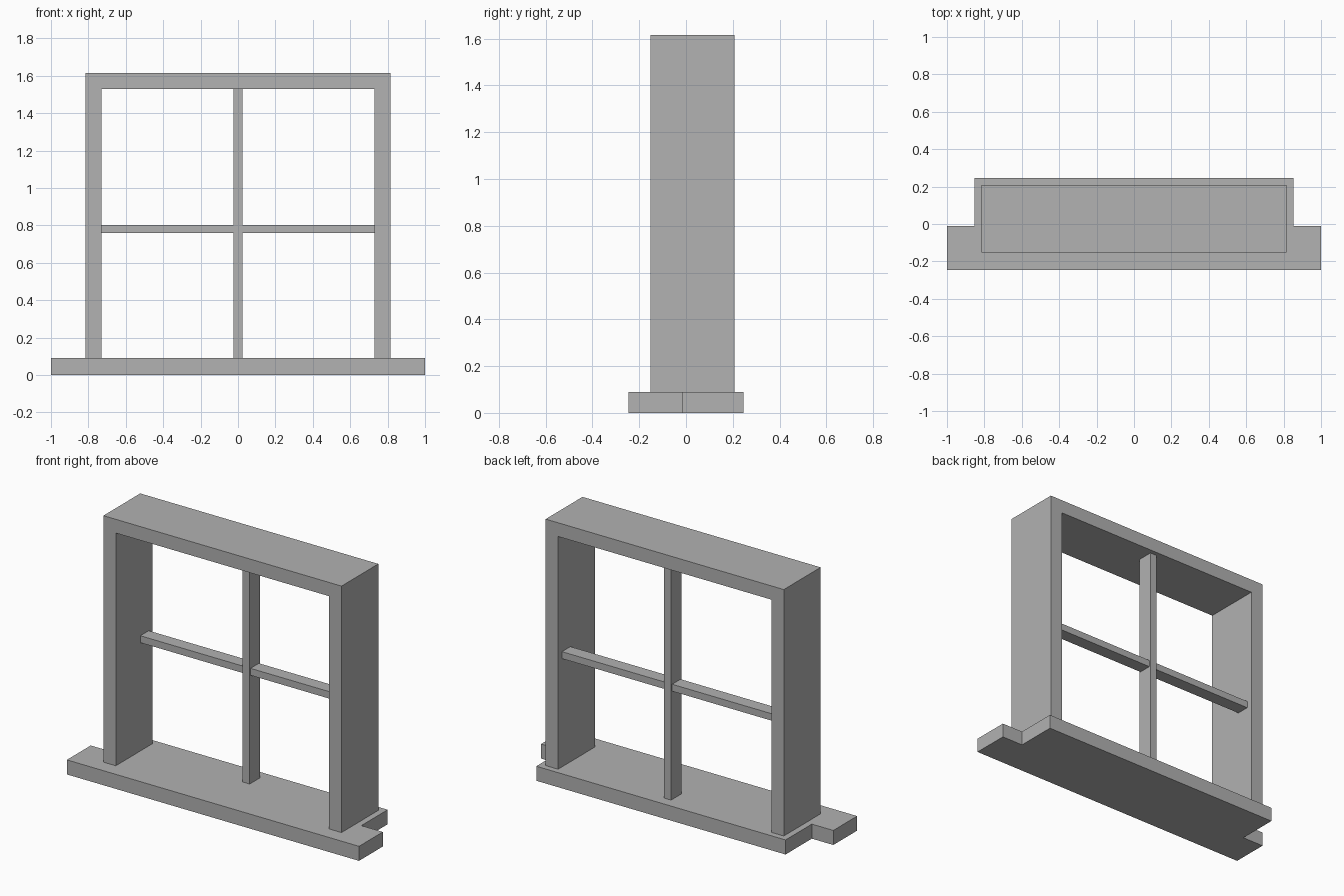
import bpy
import bmesh
from mathutils import Vector

cube = bpy.data.objects.get("Cube")
if cube:
    bpy.data.objects.remove(cube, do_unlink=True)

grey = bpy.data.materials.new("plain_grey")
colour = (0.445, 0.445, 0.445, 1)
grey.diffuse_color = colour
grey.use_nodes = True
grey.node_tree.nodes["Principled BSDF"].inputs["Base Color"].default_value = colour


def prism(name, half_outline, place, sweep):
    """Mirror a half outline across x = 0, then extrude it along sweep."""
    outline = half_outline + [(-x, v) for x, v in reversed(half_outline)]
    bm = bmesh.new()
    face = bm.faces.new([bm.verts.new(place(x, v)) for x, v in outline])
    result = bmesh.ops.extrude_face_region(bm, geom=[face])
    moved = [g for g in result["geom"] if isinstance(g, bmesh.types.BMVert)]
    bmesh.ops.translate(bm, verts=moved, vec=Vector(sweep))
    bmesh.ops.recalc_face_normals(bm, faces=bm.faces)
    mesh = bpy.data.meshes.new(name)
    bm.to_mesh(mesh)
    bm.free()
    mesh.materials.append(grey)
    obj = bpy.data.objects.new(name, mesh)
    bpy.context.collection.objects.link(obj)
    return obj


def upright(name, half_outline, front, back):
    """A front-facing outline given depth from front to back."""
    return prism(name, half_outline, lambda x, z: (x, front, z), (0, back - front, 0))


SILL_TOP = 0.09
FRAME_TOP = 1.615
OUTER, INNER = 0.815, 0.73
HEAD = FRAME_TOP - (OUTER - INNER)

# Sill with projecting front ears
prism("sill", [(1, -0.245), (1, -0.012), (0.853, -0.012), (0.853, 0.245)],
      lambda x, y: (x, y, 0), (0, 0, SILL_TOP))

# Deep frame: two jambs and the head in one piece
upright("frame", [(INNER, HEAD), (INNER, SILL_TOP), (OUTER, SILL_TOP), (OUTER, FRAME_TOP)],
        -0.152, 0.208)

# Glazing bars, the crossbar slightly thinner than the upright
upright("vertical_bar", [(0.024, SILL_TOP), (0.024, HEAD)], 0.08, 0.18)
upright("horizontal_bar", [(INNER, 0.76), (INNER, 0.803)], 0.088, 0.17)
